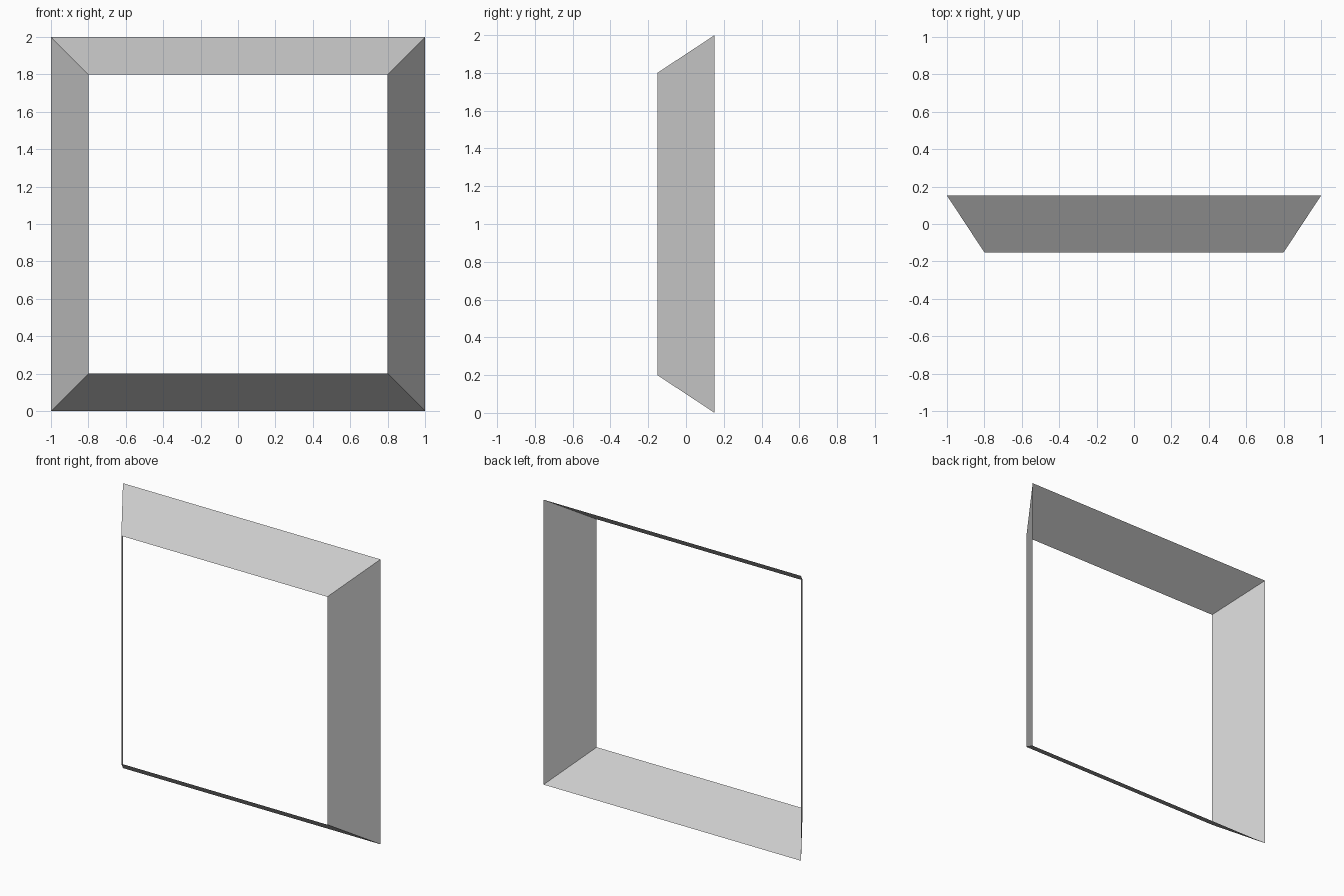
import bpy, bmesh

if "Cube" in bpy.data.objects:
    bpy.data.objects.remove(bpy.data.objects["Cube"])

# Open square frame: one thin sloped band, wide at the back, narrow at the front
BACK, FRONT, DEPTH, MID_Z = 1.0, 0.8, 0.152, 1.0


def square_ring(bm, half, y):
    corners = ((-1, -1), (1, -1), (1, 1), (-1, 1))
    return [bm.verts.new((sx * half, y, MID_Z + sz * half)) for sx, sz in corners]


bm = bmesh.new()
back = square_ring(bm, BACK, DEPTH)
front = square_ring(bm, FRONT, -DEPTH)

# Four mitred sides joining the rings
for i in range(4):
    j = (i + 1) % 4
    bm.faces.new((back[i], back[j], front[j], front[i]))

mesh = bpy.data.meshes.new("sloped_frame")
bm.to_mesh(mesh)
bm.free()
frame = bpy.data.objects.new("sloped_frame", mesh)
bpy.context.collection.objects.link(frame)
